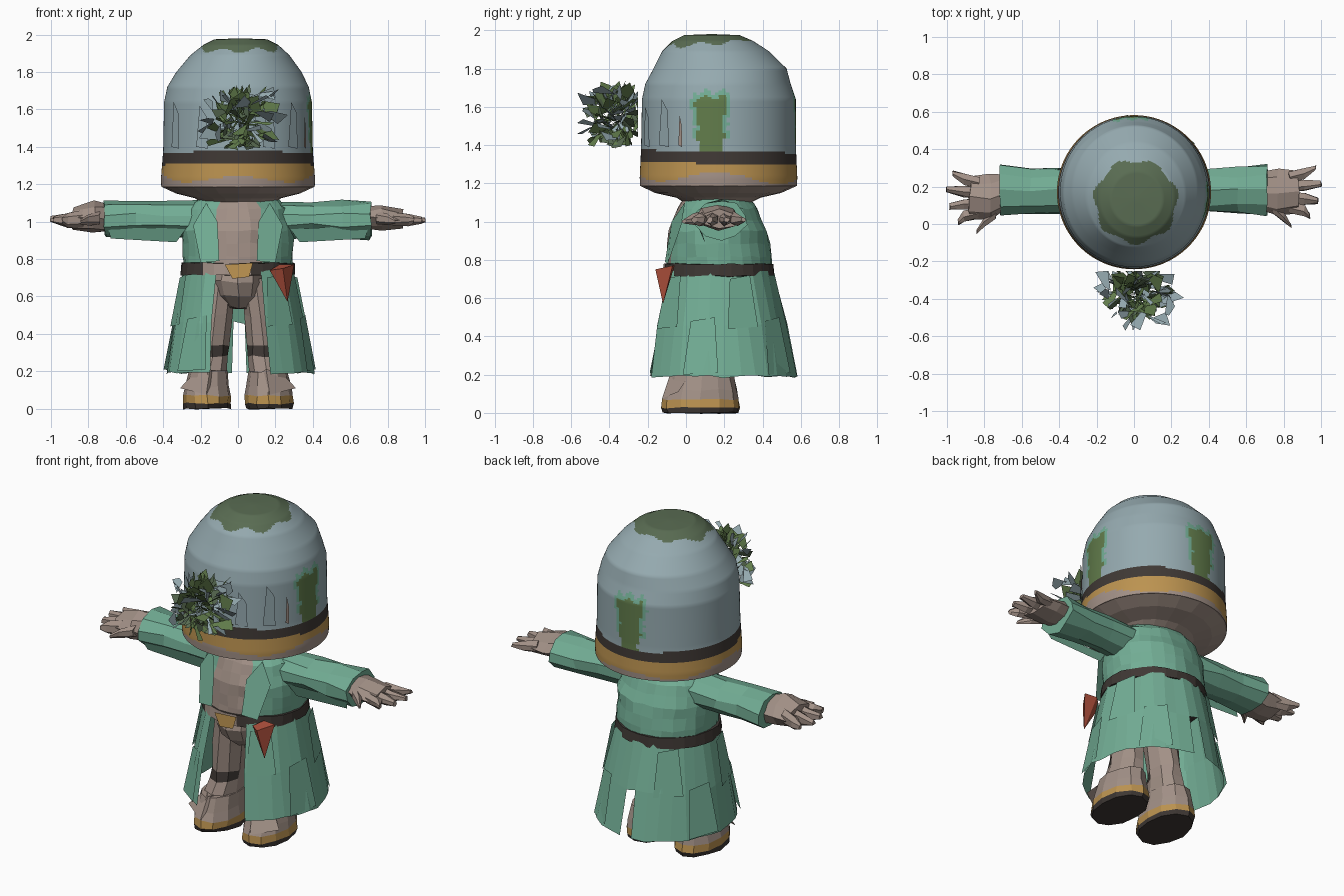
import bpy, bmesh, math, random
from mathutils import Vector

random.seed(4)
if "Cube" in bpy.data.objects:
    bpy.data.objects.remove(bpy.data.objects["Cube"])


def colour(name, r, g, b):
    m = bpy.data.materials.new(name)
    m.use_nodes = True
    m.diffuse_color = (r, g, b, 1)
    m.node_tree.nodes["Principled BSDF"].inputs["Base Color"].default_value = (r, g, b, 1)
    return m


STEEL = colour("blue grey", .30, .40, .43)
MOSS = colour("dark moss", .10, .15, .085)
LEAF = colour("leaf green", .12, .20, .07)
COAT = colour("sea green", .17, .42, .30)
TAN = colour("taupe", .36, .28, .24)
DARK = colour("dark brown", .05, .04, .035)
GOLD = colour("ochre", .50, .29, .08)
RED = colour("brick red", .42, .08, .045)


def finish(name, bm, mats, rule=None, smooth=0):
    for f in bm.faces:
        f.material_index = rule(f.calc_center_median()) if rule else f.material_index
    mesh = bpy.data.meshes.new(name)
    bm.to_mesh(mesh)
    bm.free()
    for m in mats:
        mesh.materials.append(m)
    ob = bpy.data.objects.new(name, mesh)
    bpy.context.collection.objects.link(ob)
    if smooth:
        bpy.ops.object.select_all(action='DESELECT')
        ob.select_set(True)
        bpy.context.view_layer.objects.active = ob
        bpy.ops.object.shade_smooth_by_angle(angle=math.radians(smooth))
    return ob


def dense(rings, step):
    """Insert straight-line steps between profile rings."""
    out = [rings[0]]
    for a, b in zip(rings, rings[1:]):
        n = max(1, math.ceil(math.dist(a, b) / step))
        out += [tuple(p + (q - p) * i / n for p, q in zip(a, b)) for i in range(1, n + 1)]
    return out


def loft(name, rings, mats, n=12, axis='z', gap=0, rule=None, jitter=0, smooth=0):
    """Skin ellipses (position, centre a, centre b, radius a, radius b); gap opens the front."""
    bm = bmesh.new()
    rows = []
    for p, ca, cb, ra, rb in rings:
        row = []
        for i in range(n + 1 if gap else n):
            t = math.radians(-90 + gap + i * (360 - 2 * gap) / n)
            a, b = ca + ra * math.cos(t), cb + rb * math.sin(t)
            v = Vector((a, b, p) if axis == 'z' else (p, a, b))
            v += Vector([random.uniform(-jitter, jitter) for _ in range(3)])
            row.append(bm.verts.new(v))
        rows.append(row)
    for lo, hi in zip(rows, rows[1:]):
        for i in range(n):
            j = i + 1 if gap else (i + 1) % n
            bm.faces.new((lo[i], lo[j], hi[j], hi[i]))
    if not gap:
        bm.faces.new(rows[0][::-1])
        bm.faces.new(rows[-1])
    bmesh.ops.recalc_face_normals(bm, faces=bm.faces)
    return finish(name, bm, mats, rule, smooth)


def sheet(name, points, mat):
    bm = bmesh.new()
    bm.faces.new([bm.verts.new(p) for p in points])
    return finish(name, bm, [mat])


# Helmet with rim bands and painted moss patches
def helmet_rule(c):
    t = math.atan2(c.y - .17, c.x)
    ang = math.degrees(t)
    z = c.z + .01 * math.sin(t)
    if z < 1.225 + .02 * math.cos(4 * t) + .012 * math.cos(2 * t):
        return 6
    if z < 1.302:
        return 1
    if z < 1.368 + .008 * math.sin(3 * t):
        return 2
    if c.z > 1.86:
        w = math.atan2(c.y - .12, c.x - .01)
        return 3 if math.hypot(c.x - .01, c.y - .12) < .22 + .012 * math.sin(7 * w) else 0
    off = min(abs(ang + 6), abs(ang - 92))
    wide = 9 + 1.5 * math.sin(c.z * 40) + (2 if c.z > 1.5 else 0)
    top = 1.68 + .015 * math.sin(ang / 2)
    if off < wide and c.z < top - .03:
        return 4
    return 5 if off < wide + 3.5 and 1.44 < c.z < top else 0


helmet = [(1.185, 0, .17, .41, .41), (1.23, 0, .17, .412, .412), (1.38, 0, .17, .40, .405),
          (1.64, 0, .172, .395, .402), (1.72, 0, .167, .378, .38), (1.80, .005, .178, .335, .348),
          (1.89, .01, .155, .265, .28), (1.945, .015, .14, .20, .21), (1.975, .015, .135, .14, .145),
          (1.98, .01, .135, .015, .015)]
loft("helmet", dense(helmet, .014), [STEEL, GOLD, DARK, MOSS, LEAF, COAT, TAN],
     n=128, rule=helmet_rule, smooth=40)
loft("helmet_underside", [(1.08, 0, .16, .17, .14), (1.125, 0, .17, .23, .22),
                          (1.15, 0, .168, .33, .33), (1.187, 0, .17, .41, .41)], [TAN], n=20)


def on_helmet(deg, z, out=.008):
    t = math.radians(deg)
    return ((.402 + out) * math.cos(t), .17 + (.405 + out) * math.sin(t), z)


# Raised upright plates around the front of the helmet
for deg, top, mat in ((-145, 1.64, STEEL), (-118, 1.62, STEEL), (-66, 1.6, STEEL), (-44, 1.64, STEEL),
                      (-29, 1.56, TAN)):
    w = 5 if mat == STEEL else 1.5
    sheet("helmet_plate", [on_helmet(deg - w, 1.4), on_helmet(deg + w, 1.39),
                           on_helmet(deg + w * .8, top - .06), on_helmet(deg - w * .4, top)], mat)

# Tuft of broad leaves floating in front of the helmet
bm = bmesh.new()
for i in range(150):
    green = i < 105
    c = Vector((random.gauss(0, .045), -.37 + random.gauss(0, .045), random.uniform(1.42, 1.64)))
    if not green:
        c = Vector((random.gauss(0, .09), -.38 + random.gauss(0, .06), random.uniform(1.46, 1.68)))
    out = Vector((c.x, c.y + .38, c.z - 1.52)).normalized() * random.uniform(.05, .12)
    out.z = max(out.z, -.04)
    side = Vector([random.uniform(-1, 1) for _ in range(3)]).normalized() * random.uniform(.04, .06)
    f = bm.faces.new([bm.verts.new(p) for p in
                      (c - side, c + out * .3 + side, c + out, c + out * .4 - side)])
    f.material_index = random.choice((0, 0, 1)) if green else 2
    for v in f.verts:
        v.co.y = min(max(v.co.y, -.57), -.25)
finish("leaf_tuft", bm, [LEAF, MOSS, STEEL])

# Coat body with open chest, belt and buckle
loft("coat_body", dense([(.75, 0, .175, .29, .28), (.95, 0, .165, .30, .26), (1.07, 0, .165, .27, .21),
                         (1.13, 0, .165, .20, .16)], .1), [COAT, TAN], n=28, jitter=.006,
     rule=lambda c: 1 if abs(c.x) < .11 and c.y < .16 else 0)
loft("belt", [(.715, 0, .172, .305, .292), (.78, 0, .172, .30, .287)], [DARK, TAN], n=28, jitter=.004,
     rule=lambda c: 1 if -.17 < c.x < .07 and c.y < 0 else 0)
sheet("buckle", [(-.07, -.13, .77), (.08, -.13, .78), (.06, -.135, .705), (-.03, -.135, .695)], GOLD)
for s in (-1, 1):
    sheet("lapel", [(s * .1, -.11, .79), (s * .2, -.095, .78), (s * .24, -.025, .98),
                    (s * .17, -.005, 1.10), (s * .11, -.075, 1.0)], COAT)

# Skirt, open at the front and slit at the back
skirt = loft("coat_skirt", [(.19, .012, .18, .395, .40), (.46, .005, .175, .35, .35),
                            (.74, 0, .17, .295, .288)], [COAT], n=27, gap=24, jitter=.008)
bm = bmesh.new()
bm.from_mesh(skirt.data)
slit = [f for f in bm.faces if abs(f.calc_center_median().x) < .03
        and f.calc_center_median().y > .3 and f.calc_center_median().z < .45]
bmesh.ops.delete(bm, geom=slit, context='FACES')
bm.to_mesh(skirt.data)
bm.free()
# Overlapping cloth panels
for i, deg in enumerate((-52, -15, 20, 52, 125, 155, 195, 230)):
    lo, hi = (.2, .5) if i % 2 else (.44, .72)
    pts = []
    for z, d in ((lo, -13), (lo + .01, 14), (hi, 11), (hi - .02, -10)):
        r = .31 + (.74 - z) * .19
        t = math.radians(deg + d)
        pts.append((.005 + r * math.cos(t), .175 + (r - .005) * math.sin(t), z))
    sheet("skirt_panel", pts, COAT)

# Trunk and pouch
loft("hips", [(.54, 0, .08, .06, .08), (.60, 0, .08, .12, .16), (.68, 0, .08, .14, .20),
              (.74, 0, .08, .13, .19)], [TAN], n=10, jitter=.008)
bm = bmesh.new()
top = [bm.verts.new(p) for p in ((.17, -.10, .74), (.24, -.16, .75), (.30, -.07, .77), (.22, -.06, .77))]
tip = bm.verts.new((.265, -.12, .57))
bm.faces.new(top)
for i in range(4):
    bm.faces.new((top[i], tip, top[(i + 1) % 4]))
finish("red_pouch", bm, [RED])

for s, side in ((-1, "right"), (1, "left")):
    # Legs and boots
    loft(side + "_leg", [(.15, s * .16, .09, .105, .15), (.28, s * .14, .10, .09, .12),
                         (.34, s * .135, .10, .085, .11), (.5, s * .12, .09, .085, .11),
                         (.7, s * .10, .09, .085, .12)], [TAN, DARK], n=9, jitter=.008,
         rule=lambda c: 1 if .28 < c.z < .34 and c.y < .1 else 0)
    loft(side + "_boot", [(.0, s * .165, .075, .125, .195), (.028, s * .165, .075, .13, .205),
                          (.07, s * .165, .075, .128, .20), (.12, s * .165, .08, .118, .185),
                          (.20, s * .16, .085, .105, .165)], [TAN, GOLD, DARK], n=12, jitter=.005,
         rule=lambda c: 2 if c.z < .022 else 1 if c.z < .055 else 0)
    for dx, dz in ((.15, .11), (-.07, .10)):
        sheet(side + "_boot_flap", [(s * (.16 + dx), -.04, dz), (s * .17, -.125, .075),
                                    (s * .15, -.08, .21), (s * (.15 + dx * .5), .02, .2)], TAN)
    # Sleeves, flared toward the cuff
    loft(side + "_sleeve", [(s * .2, .17, 1.01, .12, .10), (s * .4, .18, 1.01, .125, .095),
                            (s * .55, .18, 1.01, .13, .10), (s * .71, .18, 1.01, .14, .10)],
         [COAT], n=10, axis='x', jitter=.01)
    sheet(side + "_sleeve_drape", [(s * .28, .08, .96), (s * .7, .06, .98), (s * .68, .09, .91),
                                   (s * .33, .10, .89)], COAT)
    # Hands with tapered fingers, the right one fuller and further forward
    y0, thick = (.17, .06) if s > 0 else (.14, .08)
    loft(side + "_hand", [(s * .69, .17, 1.02, .10, thick), (s * .77, y0, 1.02, .12, thick + .005),
                          (s * .88, y0, 1.015, .115, thick * .8)], [TAN], n=8, axis='x', jitter=.01)
    for dy, tipx in ((-.10, .94), (-.035, .985), (.035, 1.0), (.10, .97)):
        loft(side + "_finger", [(s * .83, y0 + dy * .8, 1.015, .032, thick * .6),
                                (s * .91, y0 + dy, 1.01, .032, thick * .5),
                                (s * tipx, y0 + dy * 1.3, 1.01, .016, .016)],
             [TAN], n=6, axis='x', jitter=.005)
    loft(side + "_thumb", [(s * .74, y0 - .08, 1.02, .035, .035), (s * .80, y0 - .13, 1.01, .03, .03),
                           (s * .84, y0 - .18, 1.0, .012, .012)], [TAN], n=6, axis='x', jitter=.003)
